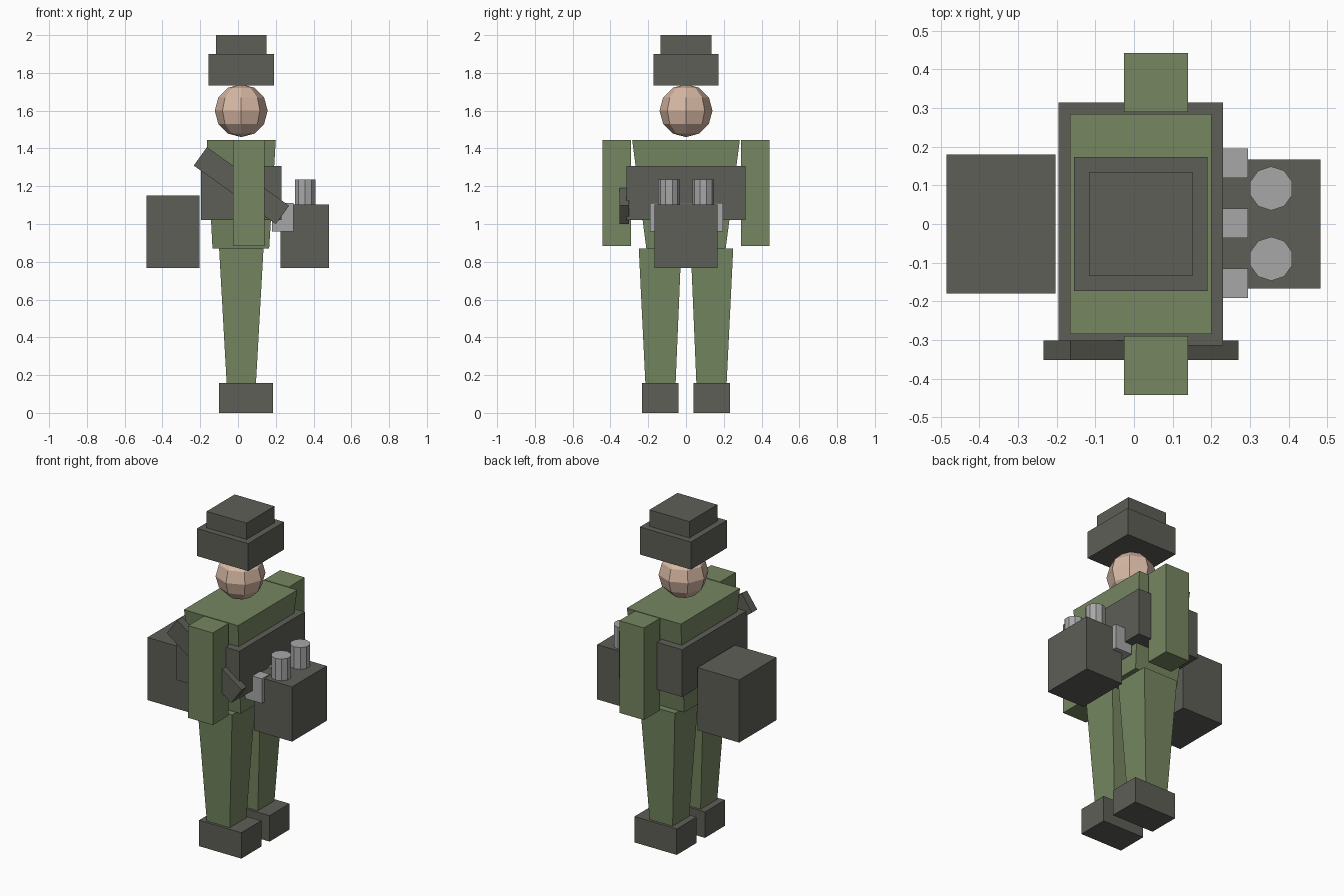
import bpy
import bmesh
from math import radians
from mathutils import Matrix

if "Cube" in bpy.data.objects:
    bpy.data.objects.remove(bpy.data.objects["Cube"], do_unlink=True)


def material(name, colour):
    mat = bpy.data.materials.new(name)
    mat.use_nodes = True
    mat.diffuse_color = (*colour, 1)
    mat.node_tree.nodes["Principled BSDF"].inputs["Base Color"].default_value = (*colour, 1)
    return mat


GREEN = material("olive_green", (0.18, 0.24, 0.12))
DARK = material("dark_grey", (0.113, 0.113, 0.095))
METAL = material("light_grey", (0.39, 0.39, 0.39))
SKIN = material("skin", (0.68, 0.48, 0.37))


def finish(name, bm, mat):
    mesh = bpy.data.meshes.new(name)
    bm.to_mesh(mesh)
    bm.free()
    mesh.materials.append(mat)
    obj = bpy.data.objects.new(name, mesh)
    bpy.context.collection.objects.link(obj)
    return obj


def block(name, mat, x, y, z, foot_x=None, foot_y=None):
    """Box between the given ranges; the foot ranges taper its lower face."""
    bm = bmesh.new()
    bmesh.ops.create_cube(bm, size=1)
    for v in bm.verts:
        low = v.co.z < 0
        rx = foot_x if low and foot_x else x
        ry = foot_y if low and foot_y else y
        v.co = (rx[v.co.x > 0], ry[v.co.y > 0], z[v.co.z > 0])
    return finish(name, bm, mat)


# Hat and head
block("hat_crown", DARK, (-0.117, 0.152), (-0.135, 0.135), (1.90, 2.0))
block("hat_brim", DARK, (-0.155, 0.19), (-0.173, 0.173), (1.732, 1.90))
bm = bmesh.new()
bmesh.ops.create_uvsphere(bm, u_segments=8, v_segments=6, radius=0.14,
                          matrix=Matrix.Translation((0.017, 0, 1.60)))
finish("head", bm, SKIN)

# Torso and the vest around it
block("torso", GREEN, (-0.165, 0.20), (-0.285, 0.285), (0.87, 1.445),
      (-0.135, 0.165), (-0.21, 0.21))
block("vest", DARK, (-0.195, 0.23), (-0.315, 0.315), (1.02, 1.308))

# Limbs on both sides
for side, sign in (("left", 1), ("right", -1)):
    def span(a, b):
        return sorted((a * sign, b * sign))

    block(side + "_arm", GREEN, (-0.026, 0.14), span(0.29, 0.443), (0.883, 1.445))
    block(side + "_leg", GREEN, (-0.10, 0.135), span(0.025, 0.25), (0.155, 0.87),
          (-0.06, 0.095), span(0.055, 0.215))
    block(side + "_boot", DARK, (-0.10, 0.185), span(0.04, 0.232), (0, 0.158))

# Pack on the back, case on the chest
block("back_pack", DARK, (-0.485, -0.203), (-0.18, 0.18), (0.768, 1.15))
block("chest_case", DARK, (0.225, 0.482), (-0.167, 0.167), (0.768, 1.102))

# Canisters standing on the case
for i, y in enumerate((-0.09, 0.092)):
    bm = bmesh.new()
    bmesh.ops.create_cone(bm, cap_ends=True, segments=10, radius1=0.057, radius2=0.057,
                          depth=0.133, matrix=Matrix.Translation((0.355, y, 1.168)))
    finish(f"canister_{i + 1}", bm, METAL)

# Pouches along the vest
for i, y in enumerate((-0.153, 0.002, 0.157)):
    block(f"pouch_{i + 1}", METAL, (0.18, 0.295), (y - 0.038, y + 0.038), (0.96, 1.11))

# Slanted bar at the right side
bar = block("slanted_bar", DARK, (-0.267, 0.267), (-0.025, 0.025), (-0.06, 0.06))
bar.location = (0.018, -0.327, 1.203)
bar.rotation_euler.y = radians(35.5)
